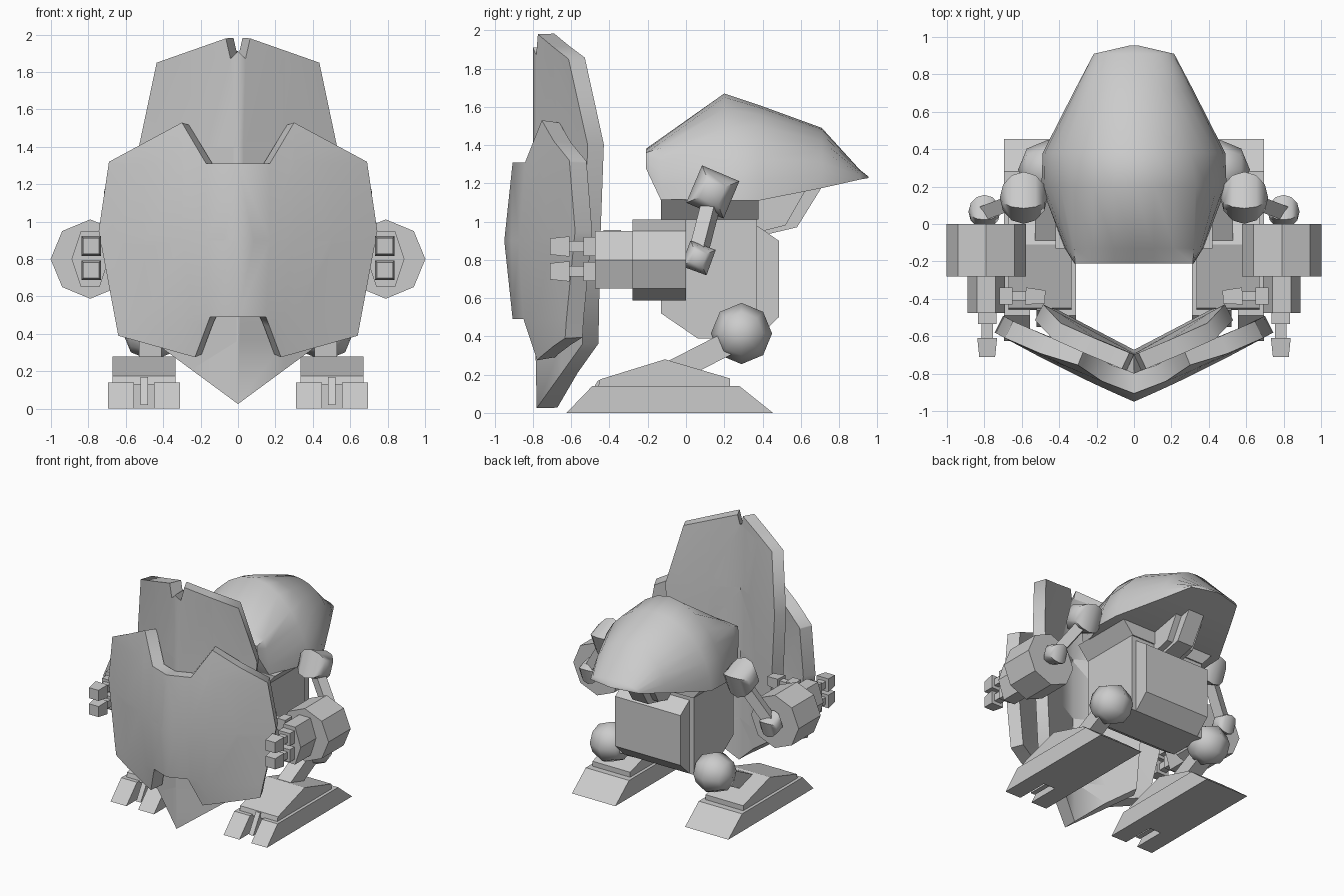
import bpy, bmesh, math
from mathutils import Vector, Matrix

if "Cube" in bpy.data.objects:
    bpy.data.objects.remove(bpy.data.objects["Cube"])

grey = bpy.data.materials.new("plain_grey")
grey.diffuse_color = (0.6, 0.6, 0.6, 1)
grey.use_nodes = True
grey.node_tree.nodes["Principled BSDF"].inputs["Base Color"].default_value = grey.diffuse_color


def finish(name, bm, mirror=False, smooth=0, solid=0):
    """Turn a bmesh in world coordinates into a named object."""
    if not solid:
        bmesh.ops.recalc_face_normals(bm, faces=bm.faces)
    me = bpy.data.meshes.new(name)
    bm.to_mesh(me)
    bm.free()
    me.materials.append(grey)
    ob = bpy.data.objects.new(name, me)
    bpy.context.collection.objects.link(ob)
    bpy.ops.object.select_all(action="DESELECT")
    ob.select_set(True)
    bpy.context.view_layer.objects.active = ob
    if solid:
        m = ob.modifiers.new("thickness", "SOLIDIFY")
        m.thickness, m.offset, m.use_even_offset = solid, -1, True
        bpy.ops.object.modifier_apply(modifier=m.name)
    if smooth:
        bpy.ops.object.shade_smooth_by_angle(angle=math.radians(smooth))
    if mirror:
        ob.modifiers.new("mirror", "MIRROR").use_mirror_merge = False
    return ob


def prism(name, pts, a, b, axis="x", mirror=False):
    """Extrude a profile: (y, z) along x, or (x, z) along y."""
    bm = bmesh.new()
    place = (lambda p, t: (t, *p)) if axis == "x" else (lambda p, t: (p[0], t, p[1]))
    f = bm.faces.new([bm.verts.new(place(p, a)) for p in pts])
    new = bmesh.ops.extrude_face_region(bm, geom=[f])["geom"]
    step = Vector(place((0, 0), b - a))
    bmesh.ops.translate(bm, vec=step, verts=[v for v in new if isinstance(v, bmesh.types.BMVert)])
    return finish(name, bm, mirror)


def box(name, lo, hi, mirror=True):
    return prism(name, [(lo[1], lo[2]), (hi[1], lo[2]), (hi[1], hi[2]), (lo[1], hi[2])],
                 lo[0], hi[0], "x", mirror)


def rod(name, p, q, r, sides, mirror=True, r2=None, turn=0):
    """Straight bar with a regular cross-section from p to q."""
    p, q = Vector(p), Vector(q)
    bm = bmesh.new()
    mat = (Matrix.Translation((p + q) / 2) @ (q - p).to_track_quat("Z", "Y").to_matrix().to_4x4()
           @ Matrix.Rotation(math.radians(turn), 4, "Z"))
    bmesh.ops.create_cone(bm, cap_ends=True, segments=sides, radius1=r,
                          radius2=r if r2 is None else r2, depth=(q - p).length, matrix=mat)
    return finish(name, bm, mirror)


def ball(name, c, r, seg, rings, tilt, squash=1):
    """Faceted joint with its poles along x."""
    bm = bmesh.new()
    mat = (Matrix.Translation(c) @ Matrix.Diagonal((squash, 1, 1, 1))
           @ Matrix.Rotation(math.radians(tilt), 4, "X") @ Matrix.Rotation(math.radians(90), 4, "Y"))
    bmesh.ops.create_uvsphere(bm, u_segments=seg, v_segments=rings, radius=r, matrix=mat)
    return finish(name, bm, True, 62)


def plate(name, half, depth, xs, zs, thick):
    """Symmetric outline, cut on a grid, bent back from a centre ridge and thickened."""
    bm = bmesh.new()
    pts = half + [(-x, z) for x, z in reversed(half) if x > 0]
    bm.faces.new([bm.verts.new((x, 0, z)) for x, z in pts])
    cuts = [((x * s, 0, 0), (1, 0, 0)) for x in xs for s in (1, -1)]
    cuts += [((0, 0, z), (0, 0, 1)) for z in zs] + [((0, 0, 0), (1, 0, 0))]
    bmesh.ops.triangulate(bm, faces=bm.faces)
    for co, no in cuts:
        bmesh.ops.bisect_plane(bm, geom=bm.verts[:] + bm.edges[:] + bm.faces[:],
                               plane_co=co, plane_no=no, dist=1e-4)
    # drop leftover diagonals so the grid stays clean
    bmesh.ops.dissolve_limit(bm, angle_limit=0.01, verts=[], edges=[
        e for e in bm.edges if not e.is_boundary
        and abs(e.verts[0].co.x - e.verts[1].co.x) > 1e-4
        and abs(e.verts[0].co.z - e.verts[1].co.z) > 1e-4])
    for v in bm.verts:
        v.co.y = depth(abs(v.co.x), v.co.z)
    bmesh.ops.recalc_face_normals(bm, faces=bm.faces)
    if sum(f.normal.y * f.calc_area() for f in bm.faces) > 0:
        bmesh.ops.reverse_faces(bm, faces=bm.faces)
    return finish(name, bm, smooth=65, solid=thick)


# Two-layer shield
plate("front_shield",
      [(0, 1.31), (.17, 1.31), (.30, 1.53), (.69, 1.32), (.745, .95),
       (.64, .39), (.23, .275), (.15, .49), (0, .49)],
      lambda x, z: -.95 + .43 * x + .09 * x * x + .26 * (z - .9) ** 2 * max(0, 1 - x / .7),
      (.17, .3, .5), (.49, .9, 1.31), .1)
plate("rear_shield",
      [(0, 1.91), (.04, 1.87), (.065, 1.98), (.435, 1.85), (.53, 1.40), (.455, .36), (0, .025)],
      lambda x, z: -.80 + x * (.54 - .25 * max(0, z - 1.4)) + .02 * max(0, 1 - z),
      (.25,), (.36, .9, 1.4), .095)


# Domed shell: cross-section arches, creased over the brow
def arch(i, n, w, zb, zt, crease):
    t = i / n
    if not crease:
        return w * math.cos(math.pi * t), zb + (zt - zb) * math.sin(math.pi * t)
    xc, zc = crease
    k = min(i, n - i)
    side = 1 if i <= n / 2 else -1
    if k <= 4:
        return side * (w - (w - xc) * (k / 4) ** 1.7), zb + (zc - zb) * k / 4
    u = (n / 2 - k) / (n / 2 - 4)
    return side * xc * u, zt - (zt - zc) * u * u


bm = bmesh.new()
rows = []
N = 14
for y, w, zb, zt, crease in [(-.21, .32, 1.28, 1.38, (.315, 1.36)),
                             (-.13, .37, 1.11, 1.437, (.32, 1.385)),
                             (.2, .495, 1.11, 1.67, (.33, 1.49)),
                             (.38, .488, 1.11, 1.61, None), (.71, .32, 1.175, 1.49, None),
                             (.91, .215, 1.22, 1.27, None), (.955, .02, 1.228, 1.235, None)]:
    rows.append([])
    for i in range(N + 1):
        x, z = arch(i, N, w, zb, zt, crease)
        rows[-1].append(bm.verts.new((x, y, z)))
for a, b in zip(rows, rows[1:]):
    for i in range(N):
        bm.faces.new((a[i], a[i + 1], b[i + 1], b[i]))
    bm.faces.new((a[N], a[0], b[0], b[N]))
bm.faces.new(rows[0])
bm.faces.new(rows[-1])
finish("domed_shell", bm, smooth=55)

# Body with narrower back panel, flared neck and tail support
prism("body", [(-.13, .52), (.06, .39), (.37, .39), (.37, 1.11), (-.13, 1.11)], -.33, .33)
prism("back_panel", [(.3, .39), (.37, .39), (.485, .5), (.485, .9), (.37, .98), (.3, .98)], -.29, .29)
prism("neck_flare", [(-.33, 1.01), (.33, 1.01), (.42, 1.115), (-.42, 1.115)], -.13, .38, "y")
prism("tail_support", [(.3, 1.0), (.41, .93), (.58, .97), (.71, 1.18), (.6, 1.25), (.36, 1.2)], -.07, .07)
prism("tail_support_sides", [(.3, 1.05), (.40, .95), (.52, .98), (.64, 1.19), (.55, 1.25), (.36, 1.2)],
      -.12, .12)

# Arms
ball("shoulder_ball", (.59, .14, 1.155), .15, 4, 6, 22, .85)
rod("upper_arm", (.59, .14, 1.13), (.8, .06, .82), .055, 4, turn=45)
ball("elbow_ball", (.8, .065, .81), .1, 4, 6, 25, .85)
rod("forearm", (.79, 0, .8), (.79, -.28, .8), .212, 8)
ring = [(.79 + .1 * math.cos(k * math.pi / 3), .8 + .173 * math.sin(k * math.pi / 3)) for k in range(6)]
prism("wrist", ring, -.475, -.2, "y", True)

# Two fingers pointing forward and a thumb pointing inward
for n, z in (("upper", .87), ("lower", .74)):
    box(n + "_finger_base", (.735, -.535, z - .05), (.835, -.46, z + .05))
    box(n + "_finger_link", (.755, -.62, z - .028), (.815, -.52, z + .028))
    rod(n + "_finger_tip", (.785, -.61, z), (.785, -.71, z), .075, 4, r2=.06, turn=45)
box("thumb_base", (.65, -.43, .86), (.72, -.34, .955))
box("thumb_link", (.56, -.41, .88), (.66, -.36, .935))
rod("thumb_tip", (.58, -.385, .908), (.475, -.39, .908), .065, 4, r2=.05, turn=45)

# Legs
ball("knee_ball", (.46, .29, .415), .16, 8, 4, 0)
rod("shin", (.47, -.1, .2), (.47, .29, .4), .085, 4, turn=45)

# Feet: heel block, split toes, centre pin and raised instep
prism("foot_base", [(-.36, 0), (.455, 0), (.28, .14), (-.36, .14)], .31, .695, "x", True)
for n, x in (("inner", .31), ("outer", .555)):
    prism(n + "_toe", [(-.625, 0), (-.36, 0), (-.36, .14), (-.49, .14)], x, x + .14, "x", True)
prism("toe_pin", [(-.55, .02), (-.3, .02), (-.3, .17), (-.46, .17)], .48, .52, "x", True)
prism("instep", [(-.46, .13), (.23, .13), (.23, .18), (-.11, .28), (-.45, .175)], .335, .67, "x", True)
